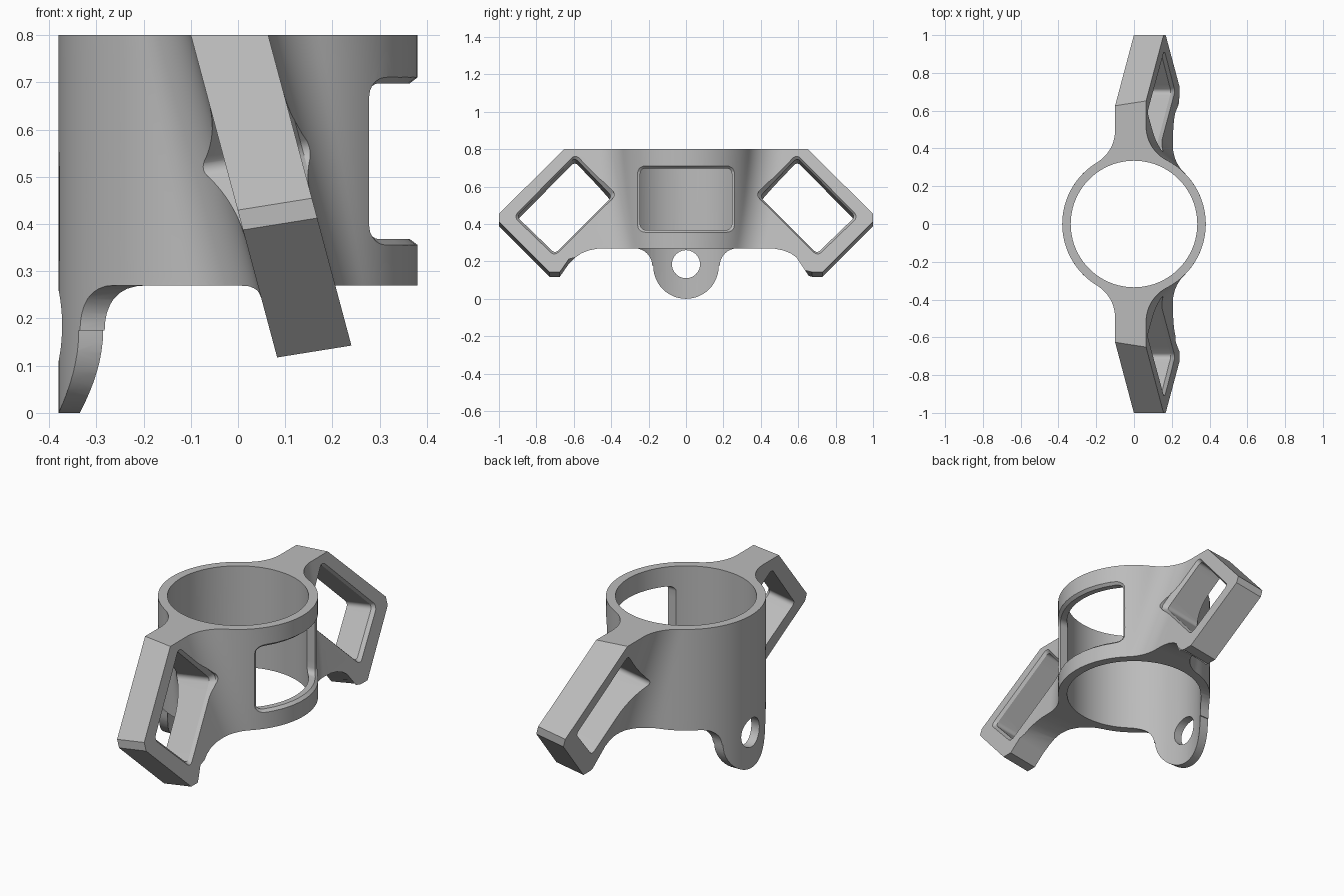
import bpy, bmesh
from math import sin, cos, pi, sqrt, atan2, radians
from mathutils import Vector

if "Cube" in bpy.data.objects:
    bpy.data.objects.remove(bpy.data.objects["Cube"])

R_OUT, R_BORE, TOP, BASE = 0.38, 0.335, 0.8, 0.27
ARM_HALF, FILLET = 0.082, 0.2


def arm_x(z):
    """Centre of the leaning side arms at a height."""
    return -0.018 + 0.268 * (TOP - z)


def arc(cx, cy, r, a0, a1, n):
    return [(cx + r * cos(a0 + (a1 - a0) * i / n),
             cy + r * sin(a0 + (a1 - a0) * i / n)) for i in range(n + 1)]


def rounded(points, r, n=5):
    """Polygon with its corners rounded and long edges subdivided."""
    out = []
    for i, p in enumerate(points):
        p = Vector(p)
        d0 = (Vector(points[i - 1]) - p).normalized()
        d1 = (Vector(points[(i + 1) % len(points)]) - p).normalized()
        half = d0.angle(d1) / 2
        a, b = p + d0 * (r / abs(sin(half) / cos(half))), p + d1 * (r / abs(sin(half) / cos(half)))
        if out:
            last = Vector(out[-1])
            out += [tuple(last.lerp(a, k / 8)) for k in range(1, 8)]
        c = p + (d0 + d1).normalized() * (r / sin(half))
        a0 = atan2(a.y - c.y, a.x - c.x)
        sweep = atan2(b.y - c.y, b.x - c.x) - a0
        sweep = (sweep + pi) % (2 * pi) - pi
        out += arc(c.x, c.y, r, a0, a0 + sweep, n)
    last, first = Vector(out[-1]), Vector(out[0])
    return out + [tuple(last.lerp(first, k / 8)) for k in range(1, 8)]


def loft(name, rings):
    """Closed solid through rings that have equal point counts."""
    bm = bmesh.new()
    loops = [[bm.verts.new(p) for p in ring] for ring in rings]
    n = len(loops[0])
    for lo, hi in zip(loops, loops[1:]):
        for i in range(n):
            j = (i + 1) % n
            bm.faces.new((lo[i], lo[j], hi[j], hi[i]))
    bm.faces.new(loops[0][::-1])
    bm.faces.new(loops[-1])
    bmesh.ops.recalc_face_normals(bm, faces=bm.faces)
    mesh = bpy.data.meshes.new(name)
    bm.to_mesh(mesh)
    bm.free()
    ob = bpy.data.objects.new(name, mesh)
    bpy.context.collection.objects.link(ob)
    return ob


def boolean(ob, cutter, operation="DIFFERENCE"):
    mod = ob.modifiers.new("cut", "BOOLEAN")
    mod.operation, mod.object, mod.solver = operation, cutter, "EXACT"
    bpy.context.view_layer.objects.active = ob
    bpy.ops.object.modifier_apply(modifier=mod.name)
    bpy.data.objects.remove(cutter)


# Collar and arms: circle joined to a leaning strip by fillets, lofted upward
def section(z):
    a, b = arm_x(z) - ARM_HALF, arm_x(z) + ARM_HALF
    reach = R_OUT + FILLET
    rx, lx = b + FILLET, a - FILLET
    ry, ly = sqrt(reach ** 2 - rx ** 2), sqrt(reach ** 2 - lx ** 2)
    ra, la = atan2(ry, rx), atan2(ly, lx)
    half = arc(0, 0, R_OUT, 0, ra, 18)
    half += arc(rx, ry, FILLET, ra + pi, pi, 12)[1:]
    half += [(b, 1.1), (a, 1.1)]
    half += arc(lx, ly, FILLET, 0, la - pi, 12)
    half += arc(0, 0, R_OUT, la, pi, 22)[1:]
    full = half + [(x, -y) for x, y in half[-2:0:-1]]
    return [(x, y, z) for x, y in full]


LEVELS = 16
body = loft("bracket_body", [section(-0.02 + (TOP + 0.02) * i / LEVELS) for i in range(LEVELS + 1)])

# Side outline: arms with slanted ends, and the lug hanging on the left half only
arm = [(0.437, 1.0), (1, 0.442), (1, 0.4), (0.73, 0.13), (0.675, 0.13),
       (0.59, 0.222), (0.56, 0.243), (0.52, 0.259), (0.475, 0.268), (0.43, BASE)]
lug = arc(0.275, 0.175, 0.095, pi / 2, pi, 8) + arc(0, 0.175, 0.175, 0, -pi / 2, 12)


def outline(x, with_lug):
    pts = [(y, z + (0.16 * (x - arm_x(z)) if z > 0.3 or y > 0.6 else 0)) for y, z in arm]
    pts += [(y, z if with_lug else BASE) for y, z in lug]
    pts += [(-y, z) for y, z in pts[-2::-1]]
    return [(x, y, z) for y, z in pts]


boolean(body, loft("outline_cutter", [outline(-0.6, True), outline(-0.14, True),
                                      outline(-0.06, False), outline(0.6, False)]), "INTERSECT")

# Bore
bore = arc(0, 0, R_BORE, 0, 2 * pi, 96)[:-1]
boolean(body, loft("bore_cutter", [[(x, y, z) for x, y in bore] for z in (-0.2, 1)]))

# Round hole in the lug
ring = arc(0, 0.185, 0.075, 0, 2 * pi, 40)[:-1]
boolean(body, loft("lug_hole_cutter", [[(x, y, z) for y, z in ring] for x in (-0.6, -0.1)]))


# Chamfered window in the collar
def window(half_y, z0, z1, r):
    return rounded([(-half_y, z0), (half_y, z0), (half_y, z1), (-half_y, z1)], r)


small, large = window(0.245, 0.368, 0.698, 0.03), window(0.26, 0.355, 0.711, 0.04)
boolean(body, loft("window_cutter", [
    [(0, y, z) for y, z in small],
    [(sqrt(R_OUT ** 2 - y * y) - 0.016, y, z) for y, z in small],
    [(sqrt(R_OUT ** 2 - y * y) + 0.001, y, z) for y, z in large],
    [(0.6, y, z) for y, z in large]]))

# Slanted square openings through both arms, chamfered on the right-hand face
opening = [(0.595, 0.745), (0.905, 0.43), (0.70, 0.232), (0.395, 0.537)]
middle = sum((Vector(p) for p in opening), Vector((0, 0))) / 4
wide = [tuple(middle + (Vector(p) - middle) * 1.09) for p in opening]
inner, outer = rounded(opening, 0.022), rounded(wide, 0.03)


def slanted(points, depth, side):
    return [(arm_x(z) + depth, side * y, z + 0.16 * depth) for y, z in points]


for side in (1, -1):
    boolean(body, loft("opening_cutter", [
        slanted(inner, -0.5, side), slanted(inner, ARM_HALF - 0.02, side),
        slanted(outer, ARM_HALF + 0.004, side), slanted(outer, 0.4, side)]))

# Finish
grey = bpy.data.materials.new("plain_grey")
grey.use_nodes = True
colour = (0.5, 0.5, 0.5, 1)
grey.diffuse_color = colour
grey.node_tree.nodes["Principled BSDF"].inputs["Base Color"].default_value = colour
body.data.materials.clear()
body.data.materials.append(grey)
for poly in body.data.polygons:
    poly.material_index = 0
bpy.ops.object.select_all(action="DESELECT")
body.select_set(True)
bpy.context.view_layer.objects.active = body
bpy.ops.object.shade_smooth_by_angle(angle=radians(25))
